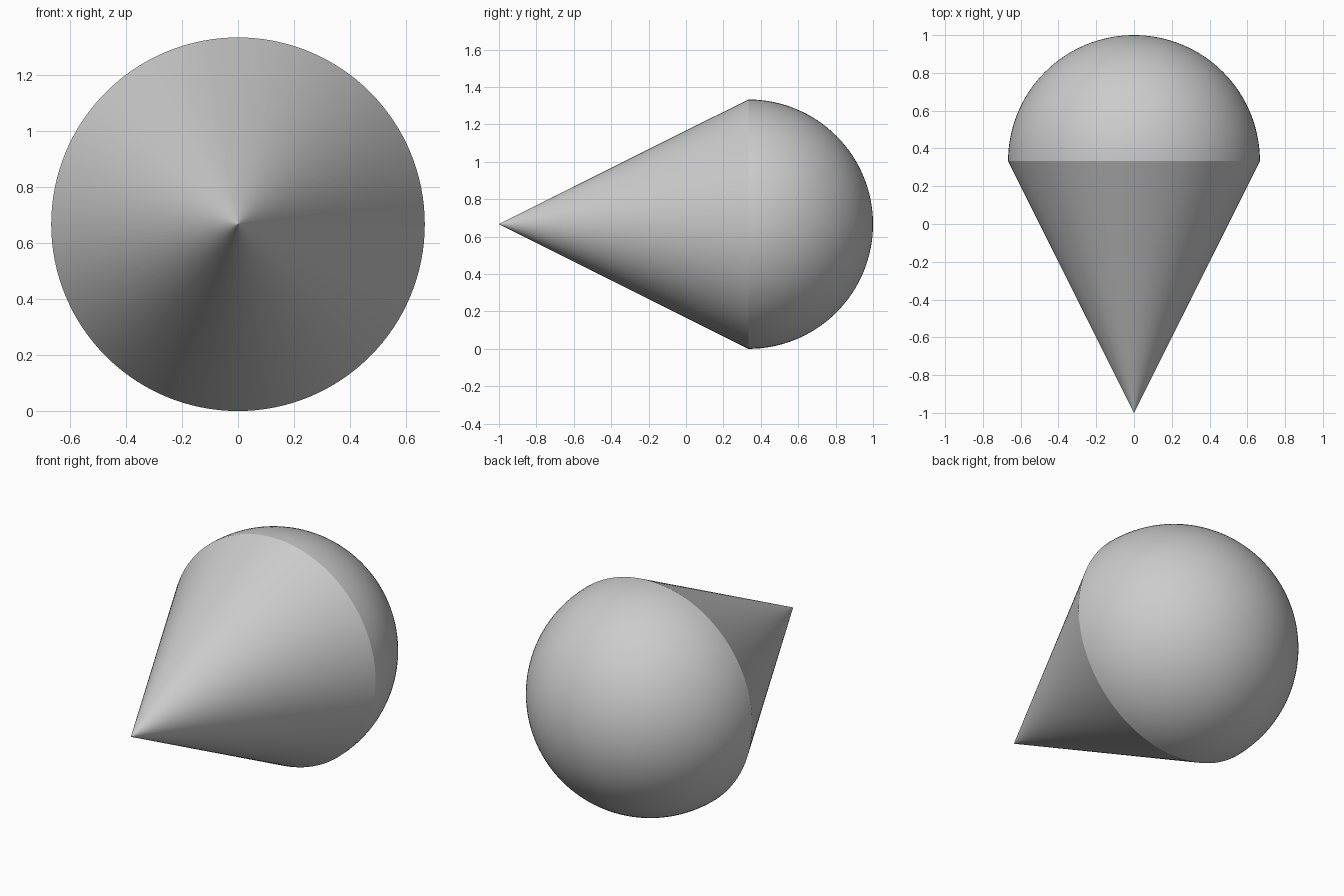
import bpy, bmesh, math
from mathutils import Matrix

if "Cube" in bpy.data.objects:
    bpy.data.objects.remove(bpy.data.objects["Cube"])

R = 2 / 3            # shared radius of cone rim and dome
RIM_Y = 1 / 3        # where cone meets dome
LENGTH = 4 / 3       # cone length
SEGMENTS = 128
# local +z turns to face the front (-y)
PLACE = Matrix.Translation((0, RIM_Y, R)) @ Matrix.Rotation(math.pi / 2, 4, 'X')


def finish(name, bm):
    bm.transform(PLACE)
    mesh = bpy.data.meshes.new(name)
    bm.to_mesh(mesh)
    bm.free()
    obj = bpy.data.objects.new(name, mesh)
    bpy.context.collection.objects.link(obj)
    bpy.ops.object.select_all(action='DESELECT')
    obj.select_set(True)
    bpy.context.view_layer.objects.active = obj
    bpy.ops.object.shade_smooth_by_angle(angle=math.radians(30))


# Cone: tiny capped tip for clean shading, open where it meets the dome
bm = bmesh.new()
bmesh.ops.create_cone(bm, cap_ends=True, segments=SEGMENTS, radius1=R,
                      radius2=0.0005, depth=LENGTH,
                      matrix=Matrix.Translation((0, 0, LENGTH / 2)))
base = [f for f in bm.faces if all(v.co.z < 1e-4 for v in f.verts)]
bmesh.ops.delete(bm, geom=base, context='FACES_ONLY')
finish("cone", bm)

# Dome: rear half of a sphere
bm = bmesh.new()
bmesh.ops.create_uvsphere(bm, u_segments=SEGMENTS, v_segments=SEGMENTS // 2, radius=R)
front = [v for v in bm.verts if v.co.z > 1e-4]
bmesh.ops.delete(bm, geom=front, context='VERTS')
finish("dome", bm)
